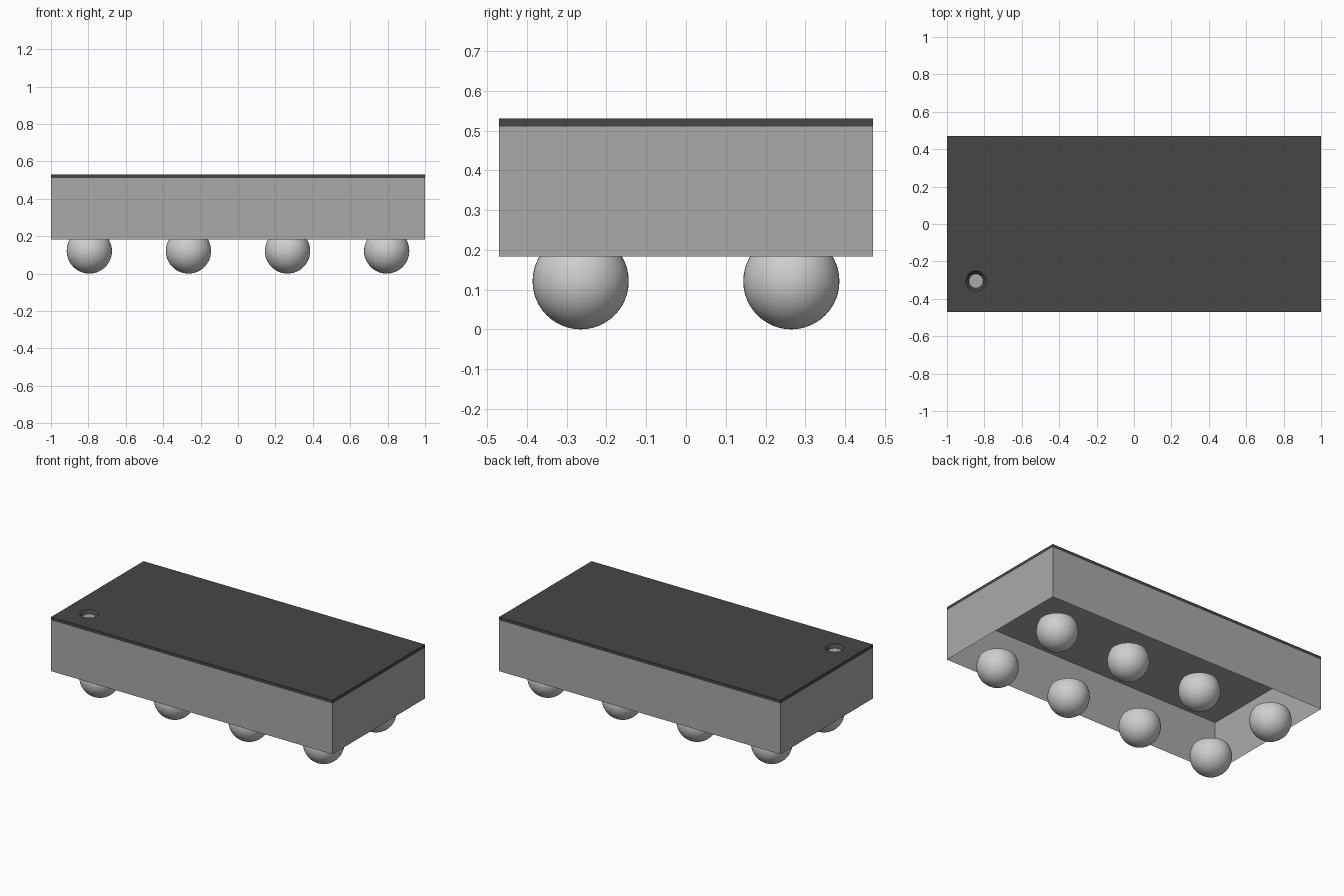
import bpy, bmesh, math
from mathutils import Vector

cube = bpy.data.objects.get("Cube")
if cube:
    bpy.data.objects.remove(cube, do_unlink=True)

HX, HY = 1.0, 0.47                           # half length and half width
Z_BASE, Z_SEAM, Z_TOP = 0.183, 0.51, 0.53    # body bottom, body top, cover top
BALL_R = 0.121


def material(name, value):
    mat = bpy.data.materials.new(name)
    color = (value, value, value, 1.0)
    mat.diffuse_color = color
    mat.use_nodes = True
    mat.node_tree.nodes["Principled BSDF"].inputs["Base Color"].default_value = color
    return mat


def add_object(name, bm, mat):
    mesh = bpy.data.meshes.new(name)
    bm.to_mesh(mesh)
    bm.free()
    mesh.materials.append(mat)
    obj = bpy.data.objects.new(name, mesh)
    bpy.context.collection.objects.link(obj)
    return obj


def loop(bm, points, z):
    return [bm.verts.new((x, y, z)) for x, y in points]


def bridge(bm, lower, upper):
    n = len(lower)
    for i in range(n):
        j = (i + 1) % n
        bm.faces.new((lower[i], lower[j], upper[j], upper[i]))


def circle(cx, cy, r, n=32):
    return [(cx + r * math.cos(2 * math.pi * i / n),
             cy + r * math.sin(2 * math.pi * i / n)) for i in range(n)]


body_grey = material("body grey", 0.40)
cover_black = material("cover dark grey", 0.061)
ball_grey = material("solder light grey", 0.62)
outline = [(-HX, -HY), (HX, -HY), (HX, HY), (-HX, HY)]

# Body: thin shell, open underneath
bm = bmesh.new()
low, high = loop(bm, outline, Z_BASE), loop(bm, outline, Z_SEAM)
bridge(bm, low, high)
bm.faces.new(high)
add_object("body_shell", bm, body_grey)

# Cover: thin plate with a tapered marker hole showing the body below
bm = bmesh.new()
low, high = loop(bm, outline, Z_SEAM), loop(bm, outline, Z_TOP)
hole_low = loop(bm, circle(-0.845, -0.305, 0.038), Z_SEAM)
hole_high = loop(bm, circle(-0.845, -0.305, 0.055), Z_TOP)
rim = []
for ring in (high, hole_high):
    rim += [bm.edges.new((ring[i], ring[(i + 1) % len(ring)])) for i in range(len(ring))]
bmesh.ops.triangle_fill(bm, edges=rim, use_beauty=True, normal=(0, 0, 1))
bridge(bm, low, high)
bridge(bm, hole_high, hole_low)
add_object("top_cover", bm, cover_black)

# Solder balls: two rows of four, cut flat at the underside of the body
for row, y in (("front", -0.265), ("back", 0.265)):
    for col in range(4):
        bm = bmesh.new()
        bmesh.ops.create_uvsphere(bm, u_segments=48, v_segments=24, radius=BALL_R)
        bmesh.ops.translate(bm, verts=bm.verts, vec=Vector((0, 0, BALL_R)))
        cut = bmesh.ops.bisect_plane(bm, geom=bm.verts[:] + bm.edges[:] + bm.faces[:],
                                     plane_co=(0, 0, Z_BASE), plane_no=(0, 0, 1),
                                     clear_outer=True)
        bmesh.ops.holes_fill(bm, edges=[e for e in cut["geom_cut"]
                                        if isinstance(e, bmesh.types.BMEdge)])
        ball = add_object(f"{row}_solder_ball_{col + 1}", bm, ball_grey)
        ball.location = (-0.795 + 0.53 * col, y, 0)
        bpy.ops.object.select_all(action='DESELECT')
        ball.select_set(True)
        bpy.context.view_layer.objects.active = ball
        bpy.ops.object.shade_smooth_by_angle(angle=math.radians(40))
